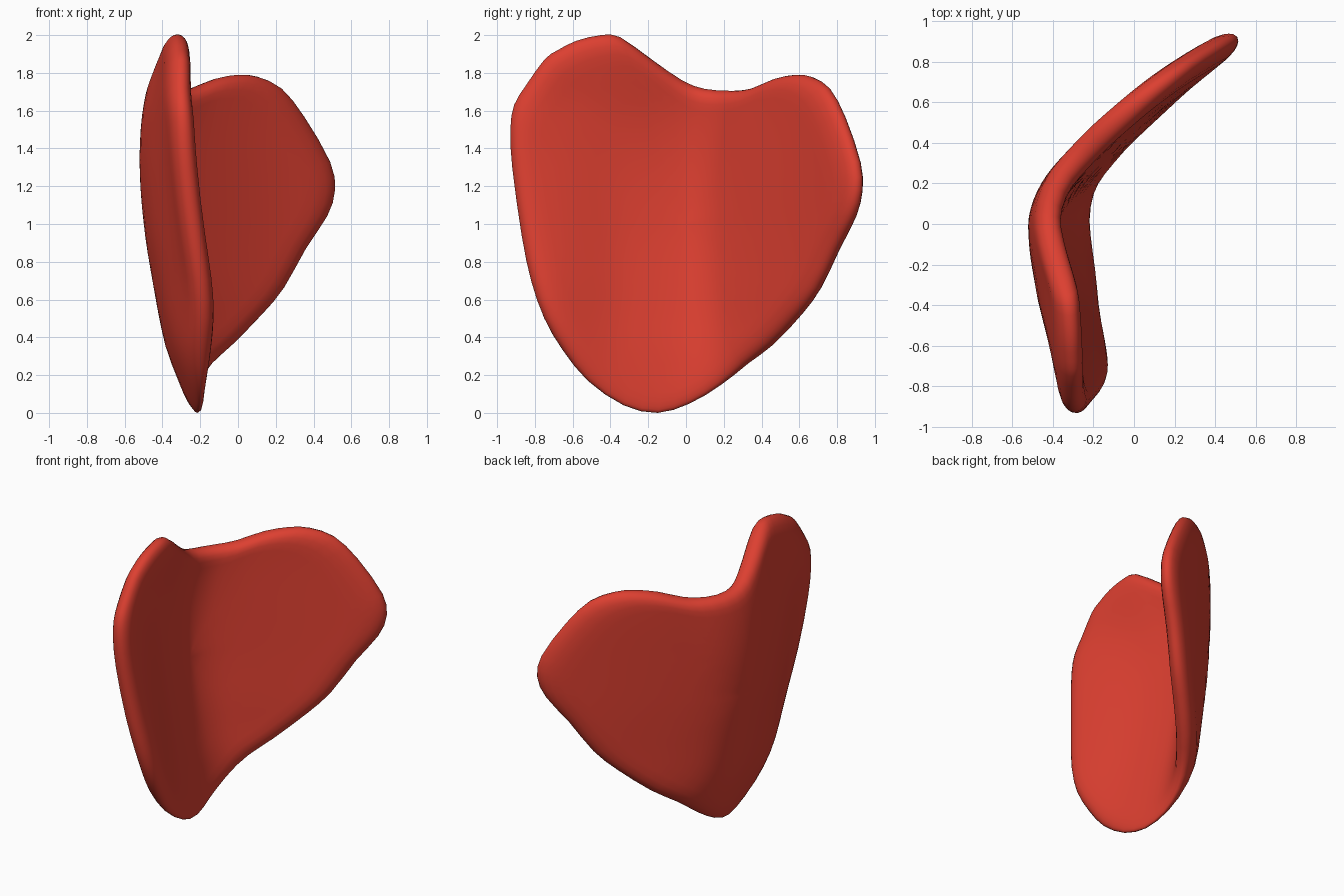
import bpy, bmesh, math
from mathutils import Vector

if "Cube" in bpy.data.objects:
    bpy.data.objects.remove(bpy.data.objects["Cube"])

# Outline of the folded sheet as seen from the right (y, z)
OUTLINE = [(-.15, 0), (.02, .05), (.18, .145), (.32, .26), (.45, .36), (.6, .52), (.7, .66),
           (.8, .87), (.885, 1.04), (.92, 1.18), (.91, 1.33), (.83, 1.57), (.75, 1.72),
           (.66, 1.78), (.58, 1.79), (.48, 1.77), (.36, 1.72), (.25, 1.705), (.1, 1.715),
           (-.02, 1.76), (-.18, 1.87), (-.35, 1.99), (-.45, 2.0), (-.58, 1.97), (-.68, 1.92),
           (-.75, 1.87), (-.85, 1.73), (-.91, 1.63), (-.93, 1.5), (-.92, 1.3), (-.87, .94),
           (-.82, .7), (-.75, .5), (-.65, .33), (-.52, .17), (-.33, .04)]
# Fold: x along y
FOLD = [(-1, -.295), (-.9, -.31), (-.6, -.37), (-.3, -.42), (-.1, -.45), (.05, -.447), (.2, -.375),
        (.35, -.23), (.5, -.065), (.65, .115), (.8, .32), (.92, .5), (1, .61)]
# x shift along z: the middle, the wing (+y side), and the extra twist of the front edge
BOW = [(-.1, .255), (0, .23), (.24, .165), (.42, .12), (.66, .075), (.97, .025), (1.3, 0),
       (1.57, .012), (1.8, .055), (2, .09), (2.1, .11)]
WING_BOW = [(-.1, .2), (0, .17), (.36, .085), (.66, .055), (.97, .025), (1.3, 0), (1.6, -.02), (1.9, -.03)]
TWIST = [(-.1, 0), (0, 0), (.2, .03), (.5, .065), (.8, .07), (1.2, .05), (1.5, .02), (1.75, -.015), (2.1, -.02)]
HALF, RIM = .066, .1
CENTRE = Vector((0, 1.0))


def smooth_curve(pts, u):
    """Cubic interpolation through (u, value) points."""
    n = len(pts)
    i = max(0, min(n - 2, sum(p[0] <= u for p in pts) - 1))

    def slope(k):
        a, b = pts[max(k - 1, 0)], pts[min(k + 1, n - 1)]
        return (b[1] - a[1]) / (b[0] - a[0])
    (u0, v0), (u1, v1) = pts[i], pts[i + 1]
    w = u1 - u0
    t = (u - u0) / w
    return ((2*t**3 - 3*t**2 + 1) * v0 + (t**3 - 2*t**2 + t) * w * slope(i)
            + (3*t**2 - 2*t**3) * v1 + (t**3 - t**2) * w * slope(i + 1))


def ramp(a, b, u):
    t = max(0, min(1, (u - a) / (b - a)))
    return t * t * (3 - 2 * t)


def mid(y, z):
    wing, front = ramp(0, .45, y), ramp(-.3, -.75, y)
    x = (smooth_curve(FOLD, y) + smooth_curve(BOW, z) * (1 - wing)
         + smooth_curve(WING_BOW, z) * wing + smooth_curve(TWIST, z) * front)
    return Vector((x, y, z))


def surface(y, z, offset):
    e = .01
    n = (mid(y + e, z) - mid(y - e, z)).cross(mid(y, z + e) - mid(y, z - e)).normalized()
    n.z *= .5
    return mid(y, z) + n * offset * (.4 + .6 * ramp(-.05, .4, z))  # thins to the bottom tip


def dense(pts, k=2):
    """Closed Catmull-Rom resampling of the outline."""
    P, out = [Vector(p) for p in pts], []
    for i in range(len(P)):
        a, b, c, d = (P[(i + j) % len(P)] for j in (-1, 0, 1, 2))
        for s in range(k):
            t = s / k
            out.append(.5 * (2*b + (c - a)*t + (2*a - 5*b + 4*c - d)*t*t + (3*b - a - 3*c + d)*t**3))
    return out


# Folded sheet: rings from one face's centre, round the rim, to the other face's centre
edge = dense(OUTLINE)
depths = [.005, .015, .03, .055, .1, .16, .25, .35, .45, .55, .65, .75, .85, .93]
rings = [(d, 1) for d in reversed(depths)] + [(0, 0)] + [(d, -1) for d in depths]
bm = bmesh.new()
loops = []
for d, side in rings:
    k = min(d / RIM, 1)
    h = side * HALF * math.sqrt(1 - (1 - k) ** 2)
    loop = []
    for p in edge:
        q = CENTRE + (p - CENTRE) * (1 - d)
        loop.append(bm.verts.new(surface(q.x, q.y, h)))
    loops.append(loop)
n = len(edge)
for a, b in zip(loops, loops[1:]):
    for i in range(n):
        j = (i + 1) % n
        bm.faces.new((a[i], a[j], b[j], b[i]))
for loop, side in ((loops[0], 1), (loops[-1], -1)):
    c = bm.verts.new(surface(CENTRE.x, CENTRE.y, side * HALF))
    for i in range(n):
        bm.faces.new((loop[i], loop[(i + 1) % n], c))
bmesh.ops.recalc_face_normals(bm, faces=bm.faces)
for f in bm.faces:
    f.smooth = True
mesh = bpy.data.meshes.new("folded_sheet")
bm.to_mesh(mesh)
bm.free()
sheet = bpy.data.objects.new("folded_sheet", mesh)
bpy.context.collection.objects.link(sheet)

# Red surface
red = bpy.data.materials.new("red")
red.diffuse_color = (.72, .05, .03, 1)
red.use_nodes = True
red.node_tree.nodes["Principled BSDF"].inputs["Base Color"].default_value = red.diffuse_color
mesh.materials.append(red)
